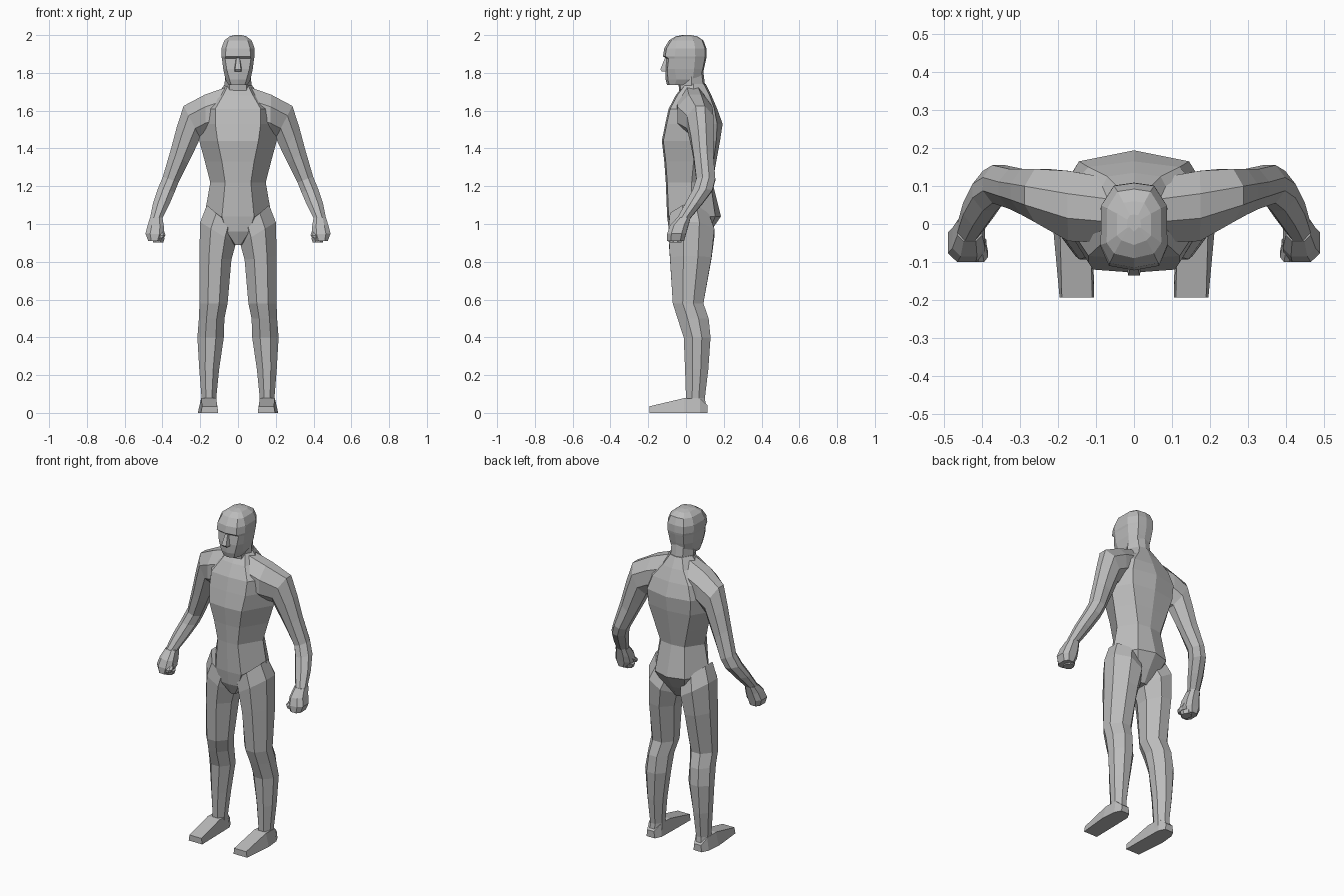
import bpy
from mathutils import Vector

skin = bpy.data.materials.new("plain_grey")
skin.diffuse_color = (0.5, 0.5, 0.5, 1)


def loft(name, rings, mirror=False):
    """Skin a row of equal-sized closed rings and cap both ends."""
    n = len(rings[0])
    verts = [v for r in rings for v in r]
    faces = [(i * n + k, i * n + (k + 1) % n, (i + 1) * n + (k + 1) % n, (i + 1) * n + k)
             for i in range(len(rings) - 1) for k in range(n)]
    faces += [tuple(reversed(range(n))), tuple(range(len(verts) - n, len(verts)))]
    me = bpy.data.meshes.new(name)
    me.from_pydata(verts, [], faces)
    me.materials.append(skin)
    ob = bpy.data.objects.new(name, me)
    bpy.context.collection.objects.link(ob)
    # consistent outward normals
    import bmesh
    bm = bmesh.new()
    bm.from_mesh(me)
    bmesh.ops.recalc_face_normals(bm, faces=bm.faces)
    bm.to_mesh(me)
    bm.free()
    if mirror:
        ob.modifiers.new("mirror", 'MIRROR').use_mirror_merge = False
    return ob


def sym_ring(z, half):
    """Symmetric ring from its right half, front to back, ends on x = 0."""
    return [(x, y, z) for x, y in half] + [(-x, y, z) for x, y in half[-2:0:-1]]


def limb_ring(xi, zi, xo, zo, yf, yb, fx=0.4, fy=0.35):
    """Eight-sided ring spanning inner to outer point and front to back."""
    a, b = Vector((xi, 0, zi)), Vector((xo, 0, zo))
    pts = [(-fx, -1), (fx, -1), (1, -fy), (1, fy), (fx, 1), (-fx, 1), (-1, fy), (-1, -fy)]
    return [a.lerp(b, (u + 1) / 2) + Vector((0, (yf + yb) / 2 + v * (yb - yf) / 2, 0))
            for u, v in pts]


# torso: z, front y, front panel half width, half width, side y, back panel x, back panel y, back y
torso = [
    (0.89, -0.06, 0.015, 0.03, 0.02, 0.02, 0.08, 0.09),
    (0.96, -0.09, 0.06, 0.10, 0.03, 0.07, 0.12, 0.13),
    (1.04, -0.10, 0.085, 0.178, 0.03, 0.10, 0.155, 0.185),
    (1.22, -0.107, 0.068, 0.147, 0.03, 0.08, 0.13, 0.14),
    (1.33, -0.115, 0.085, 0.175, 0.04, 0.11, 0.145, 0.16),
    (1.44, -0.128, 0.108, 0.205, 0.05, 0.14, 0.16, 0.18),
    (1.53, -0.11, 0.12, 0.215, 0.05, 0.145, 0.165, 0.194),
    (1.61, -0.092, 0.12, 0.21, 0.05, 0.12, 0.15, 0.165),
    (1.68, -0.055, 0.08, 0.115, 0.04, 0.07, 0.125, 0.135),
    (1.74, -0.01, 0.05, 0.07, 0.04, 0.04, 0.095, 0.105),
]
loft("torso", [sym_ring(z, [(0, f), (xf, f + 0.008), (w, ys), (xb, yb), (0, b)])
               for z, f, xf, w, ys, xb, yb, b in torso])

# neck
loft("neck", [sym_ring(z, [(0, f), (0.045, f + 0.008), (w, 0.03), (0.04, b - 0.01), (0, b)])
              for z, f, w, b in [(1.64, -0.07, 0.08, 0.11), (1.70, -0.035, 0.072, 0.105),
                                 (1.82, -0.05, 0.068, 0.09)]])

# head: z, front y, face half width, half width, cheek y, back y
head = [
    (1.735, -0.10, 0.035, 0.05, -0.06, -0.02),
    (1.765, -0.108, 0.045, 0.066, -0.05, 0.08),
    (1.82, -0.11, 0.06, 0.078, -0.06, 0.095),
    (1.875, -0.104, 0.068, 0.085, -0.06, 0.107),
    (1.888, -0.122, 0.066, 0.088, -0.06, 0.109),
    (1.93, -0.115, 0.064, 0.088, -0.055, 0.108),
    (1.972, -0.09, 0.052, 0.072, -0.05, 0.092),
    (1.993, -0.055, 0.033, 0.045, -0.03, 0.06),
    (2.0, -0.02, 0.012, 0.018, -0.01, 0.025),
]
loft("head", [sym_ring(z, [(0, f), (xf, f + 0.012), (w, c), (w * 0.98, b * 0.45),
                           (w * 0.6, b * 0.93), (0, b)])
              for z, f, xf, w, c, b in head])

# nose wedge
loft("nose", [[(-w, -0.09, z), (w, -0.09, z), (w * 0.7, y, z), (-w * 0.7, y, z)]
              for z, w, y in [(1.808, 0.022, -0.128), (1.818, 0.022, -0.136), (1.878, 0.012, -0.112)]])

# arms: inner x z, outer x z, front y, back y
loft("arms", [limb_ring(*r) for r in [
    (0.06, 1.50, 0.06, 1.725, -0.05, 0.12),
    (0.17, 1.47, 0.175, 1.685, -0.045, 0.14),
    (0.20, 1.455, 0.288, 1.625, 0.005, 0.145),
    (0.235, 1.38, 0.325, 1.51, 0.025, 0.145),
    (0.265, 1.32, 0.357, 1.39, 0.04, 0.145),
    (0.315, 1.22, 0.398, 1.25, 0.055, 0.155),
    (0.335, 1.17, 0.425, 1.185, 0.035, 0.14),
    (0.365, 1.10, 0.45, 1.11, -0.005, 0.085),
    (0.40, 1.03, 0.465, 1.035, -0.045, 0.025),
]], mirror=True)

# fists, thumbs and curled fingers
loft("fists", [limb_ring(*r, 0.5, 0.55) for r in [
    (0.40, 1.035, 0.465, 1.035, -0.045, 0.025),
    (0.392, 0.985, 0.478, 0.995, -0.085, 0.012),
    (0.392, 0.945, 0.49, 0.95, -0.10, 0.0),
    (0.41, 0.91, 0.475, 0.91, -0.10, -0.01),
]], mirror=True)
loft("thumbs", [limb_ring(*r) for r in [
    (0.392, 0.965, 0.42, 0.97, -0.07, -0.02),
    (0.384, 0.94, 0.42, 0.94, -0.10, -0.06),
    (0.392, 0.925, 0.425, 0.925, -0.10, -0.07),
]], mirror=True)
loft("fingers", [limb_ring(*r) for r in [
    (0.388, 0.925, 0.45, 0.93, -0.09, -0.02),
    (0.395, 0.903, 0.45, 0.903, -0.085, -0.025),
]], mirror=True)

# legs: inner x z, outer x z, front y, back y
loft("legs", [limb_ring(*r) for r in [
    (0.0, 0.96, 0.165, 1.10, -0.085, 0.12),
    (0.012, 0.895, 0.20, 1.01, -0.093, 0.15),
    (0.035, 0.81, 0.205, 0.83, -0.085, 0.135),
    (0.055, 0.58, 0.204, 0.58, -0.07, 0.092),
    (0.072, 0.50, 0.207, 0.50, -0.045, 0.12),
    (0.075, 0.40, 0.215, 0.40, -0.012, 0.13),
    (0.10, 0.23, 0.205, 0.23, -0.005, 0.118),
    (0.115, 0.08, 0.193, 0.08, 0.0, 0.10),
    (0.112, 0.01, 0.20, 0.01, 0.0, 0.108),
]], mirror=True)

# feet: y, inner x, outer x, inner top x, outer top x, top z
loft("feet", [[(a, y, 0), (b, y, 0), (d, y, z), (c, y, z)] for y, a, b, c, d, z in [
    (0.114, 0.13, 0.185, 0.135, 0.18, 0.04),
    (0.075, 0.11, 0.205, 0.118, 0.195, 0.075),
    (-0.01, 0.108, 0.213, 0.115, 0.195, 0.078),
    (-0.193, 0.105, 0.196, 0.11, 0.19, 0.035),
]], mirror=True)
